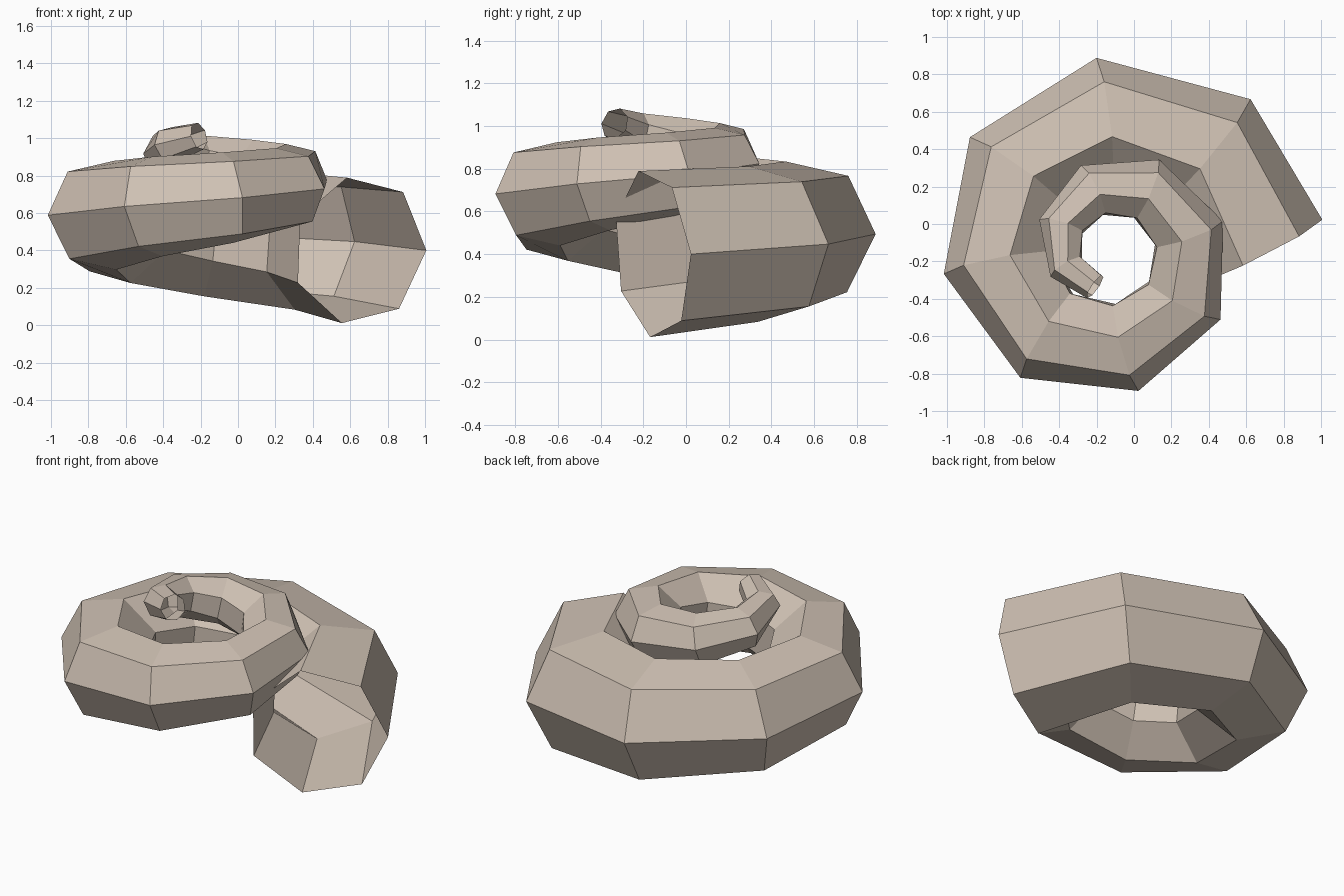
import bpy, bmesh
from math import sin, cos, radians, pi
from mathutils import Vector

cube = bpy.data.objects.get("Cube")
if cube:
    bpy.data.objects.remove(cube)

SEGMENTS, SIDES = 13, 7
UP = Vector((0, 0, 1))


def path_point(k):
    """Centre of ring k on the shrinking, rising spiral."""
    angle = radians(-0.7 + 46.7 * k)
    reach = 0.775 - 0.0438 * k
    return Vector((-0.126 + reach * cos(angle), -0.146 + reach * sin(angle), 0.4 + 0.047 * k))


# Shell colour
shell_mat = bpy.data.materials.new("warm_taupe")
shell_mat.use_nodes = True
colour = (0.62, 0.53, 0.45, 1)
shell_mat.diffuse_color = colour
shell_mat.node_tree.nodes["Principled BSDF"].inputs["Base Color"].default_value = colour

# Coiled tapering tube, open at the mouth and the tip
path = [path_point(k) for k in range(SEGMENTS + 1)]
bm = bmesh.new()
rings = []
for k, centre in enumerate(path):
    ahead = (path[min(k + 1, SEGMENTS)] - centre).normalized()
    behind = (centre - path[max(k - 1, 0)]).normalized()
    tangent = (ahead + behind).normalized()
    outward = tangent.cross(UP).normalized()
    upward = outward.cross(tangent)
    radius = 0.4 - 0.025 * k
    ring = []
    for s in range(SIDES):
        a = 2 * pi * s / SIDES
        ring.append(bm.verts.new(centre + radius * (cos(a) * outward + sin(a) * upward)))
    rings.append(ring)

for near, far in zip(rings, rings[1:]):
    for s in range(SIDES):
        n = (s + 1) % SIDES
        bm.faces.new((near[s], far[s], far[n], near[n]))
bmesh.ops.recalc_face_normals(bm, faces=bm.faces)

mesh = bpy.data.meshes.new("spiral_shell")
bm.to_mesh(mesh)
bm.free()
mesh.materials.append(shell_mat)
shell = bpy.data.objects.new("spiral_shell", mesh)
bpy.context.collection.objects.link(shell)
